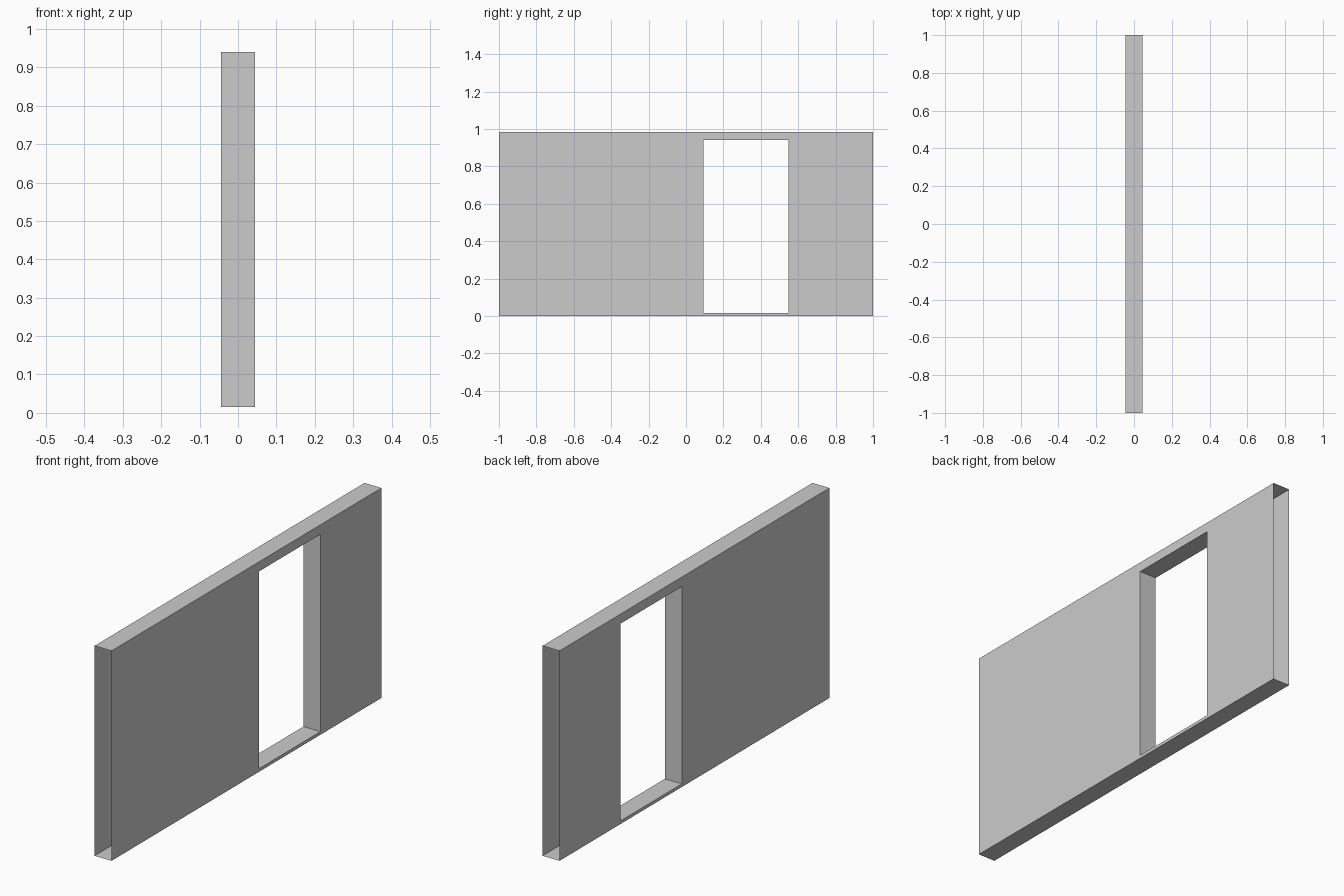
import bpy
import bmesh

if "Cube" in bpy.data.objects:
    bpy.data.objects.remove(bpy.data.objects["Cube"])

HALF_T = 0.044                      # half wall thickness
YS = (-1.0, 0.094, 0.548, 1.0)      # wall ends and door jambs
ZS = (0.0, 0.015, 0.94, 0.985)      # floor, sill, door head, wall top

bm = bmesh.new()

# One wall sheet, leaving the middle cell open for the doorway
grid = [[bm.verts.new((-HALF_T, y, z)) for z in ZS] for y in YS]
for i in range(3):
    for j in range(3):
        if (i, j) != (1, 1):
            bm.faces.new((grid[i][j], grid[i + 1][j],
                          grid[i + 1][j + 1], grid[i][j + 1]))

# Extrude to the second sheet; this also makes top, bottom and door reveal
res = bmesh.ops.extrude_face_region(bm, geom=bm.faces[:], use_keep_orig=True)
moved = [g for g in res["geom"] if isinstance(g, bmesh.types.BMVert)]
bmesh.ops.translate(bm, verts=moved, vec=(2 * HALF_T, 0, 0))
bmesh.ops.recalc_face_normals(bm, faces=bm.faces[:])

# The two wall ends are open
ends = [f for f in bm.faces if all(abs(v.co.y) > 0.999 for v in f.verts)]
bmesh.ops.delete(bm, geom=ends, context='FACES')

mesh = bpy.data.meshes.new("doorway_wall")
bm.to_mesh(mesh)
bm.free()
wall = bpy.data.objects.new("doorway_wall", mesh)
bpy.context.collection.objects.link(wall)
